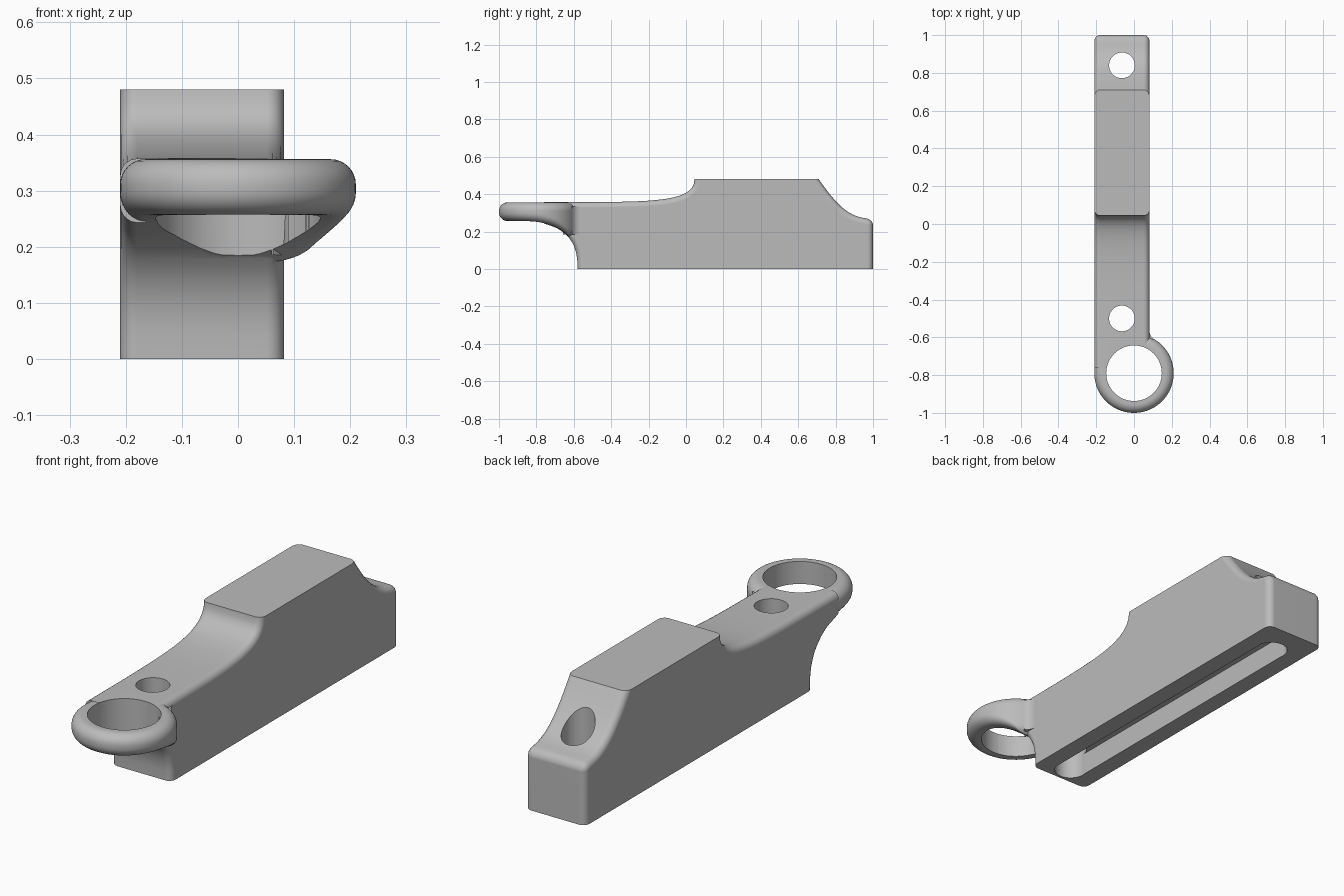
import bpy, bmesh, math
from mathutils import Vector

cube = bpy.data.objects.get("Cube")
if cube:
    bpy.data.objects.remove(cube)

LEFT, RIGHT, TOP = -0.21, 0.082, 0.357
RING_Y, RING_R, MID = -0.79, 0.21, -0.064
POWER = 2.6

grey = bpy.data.materials.new("plain grey")
grey.use_nodes = True
grey.diffuse_color = (0.5, 0.5, 0.5, 1)
grey.node_tree.nodes["Principled BSDF"].inputs["Base Color"].default_value = (0.5, 0.5, 0.5, 1)


def make_object(name, bm):
    bmesh.ops.recalc_face_normals(bm, faces=bm.faces)
    mesh = bpy.data.meshes.new(name)
    bm.to_mesh(mesh)
    bm.free()
    mesh.materials.append(grey)
    obj = bpy.data.objects.new(name, mesh)
    bpy.context.collection.objects.link(obj)
    return obj


def prism(points, direction):
    bm = bmesh.new()
    face = bm.faces.new([bm.verts.new(p) for p in points])
    out = bmesh.ops.extrude_face_region(bm, geom=[face])
    verts = [g for g in out["geom"] if isinstance(g, bmesh.types.BMVert)]
    bmesh.ops.translate(bm, verts=verts, vec=direction)
    bmesh.ops.recalc_face_normals(bm, faces=bm.faces)
    return bm


def cylinder(name, x, y, radius, z0=-0.2, z1=0.8, sides=64):
    pts = [(x + radius * math.cos(a), y + radius * math.sin(a), z0)
           for a in (2 * math.pi * i / sides for i in range(sides))]
    return make_object(name, prism(pts, (0, 0, z1 - z0)))


def combine(target, other, operation):
    mod = target.modifiers.new(operation, 'BOOLEAN')
    mod.operation, mod.solver, mod.object = operation, 'EXACT', other
    bpy.context.view_layer.objects.active = target
    bpy.ops.object.modifier_apply(modifier=mod.name)
    bpy.data.objects.remove(other)


def underside(y):
    u = min(max((y + 0.9) / 0.32, 0), 1)
    return 0.255 * (1 - u ** POWER) ** (1 / POWER)


def bezier(a, b, c, d, n=14):
    a, b, c, d = (Vector(p) for p in (a, b, c, d))
    return [tuple(a * (1-t)**3 + b * 3*t*(1-t)**2 + c * 3*t*t*(1-t) + d * t**3)
            for t in (i / n for i in range(n + 1))]


# Side outline of the body
START = -0.76
outline = [(START, TOP), (START, underside(START))]
for i in range(6, 17):
    y = -0.9 + 0.32 * math.sin(i / 16 * math.pi / 2) ** (2 / POWER)
    if y > START + 0.01:
        outline.append((y, underside(y)))
outline[-1] = (-0.58, 0)
outline += [(1, 0), (1, 0.262)]
outline += bezier((0.955, 0.272), (0.87, 0.285), (0.81, 0.335), (0.71, 0.48))
outline += bezier((0.045, 0.48), (0.045, 0.36), (-0.17, 0.36), (-0.55, TOP))

# Body with rounded side edges
bm = prism([(LEFT, y, z) for y, z in outline], (RIGHT - LEFT, 0, 0))


def is_rounded(edge):
    a, b = (v.co for v in edge.verts)
    if abs(a.x - b.x) > 0.1:
        return a.y > 0.99 and a.z > 0.2
    flat_level = abs(a.z - b.z) < 1e-5 and (a.z < 0.01 or a.z > 0.47)
    front_cap = a.y < START + 0.001 and b.y < START + 0.001
    return not (flat_level or front_cap)


bmesh.ops.bevel(bm, geom=[e for e in bm.edges if is_rounded(e)], offset=0.03,
                offset_type='OFFSET', segments=5, profile=0.5,
                affect='EDGES', clamp_overlap=False)
body = make_object("clamp_body", bm)

# Rounded disc whose underside follows the body curve
ROUND, SEG, SIDES = 0.045, 8, 96
bm = bmesh.new()
rings = []
rim = [(RING_R - ROUND + ROUND * math.sin(i * math.pi / 2 / SEG),
        ROUND * (1 - math.cos(i * math.pi / 2 / SEG))) for i in range(SEG + 1)]
inner = [(0.1, 0)]
for sign, section in ((1, inner + rim), (-1, (inner + rim)[::-1])):
    for r, inset in section:
        loop = []
        for k in range(SIDES):
            a = 2 * math.pi * k / SIDES
            y = RING_Y + r * math.sin(a)
            low = max(underside(y), 0.17) + 0.002
            z = TOP - 0.001 - inset if sign > 0 else low + inset
            loop.append(bm.verts.new((r * math.cos(a), y, z)))
        rings.append(loop)
for lower, upper in zip(rings, rings[1:]):
    for k in range(SIDES):
        j = (k + 1) % SIDES
        bm.faces.new((lower[k], lower[j], upper[j], upper[k]))
for loop in (rings[0], rings[-1]):
    bmesh.ops.triangulate(bm, faces=[bm.faces.new(loop)])
combine(body, make_object("ring_disc", bm), 'UNION')

# Concave fillet between ring and body
fr = 0.05
cx = RIGHT + fr
cy = RING_Y + math.sqrt((RING_R + fr) ** 2 - cx ** 2)
end = math.atan2(RING_Y - cy, -cx) + 2 * math.pi
arc = [math.pi + (end - math.pi) * i / 8 for i in range(9)]
pts = [(cx + fr * math.cos(a), cy + fr * math.sin(a), 0.185) for a in arc]
pts += [(0.06, -0.66, 0.185), (0.06, cy, 0.185)]
combine(body, make_object("ring_fillet", prism(pts, (0, 0, 0.148))), 'UNION')

# Ring opening, two screw holes and the slot beneath
combine(body, cylinder("ring_opening", 0, RING_Y, 0.147, sides=96), 'DIFFERENCE')
slot = [(MID - 0.067, -0.5, -0.1), (MID + 0.067, -0.5, -0.1),
        (MID + 0.067, 0.84, -0.1), (MID - 0.067, 0.84, -0.1)]
combine(body, make_object("slot", prism(slot, (0, 0, 0.2))), 'DIFFERENCE')
for y in (-0.5, 0.84):
    combine(body, cylinder("screw_hole", MID, y, 0.068), 'DIFFERENCE')

# Smooth shading with crisp edges
bpy.ops.object.select_all(action='DESELECT')
body.select_set(True)
bpy.context.view_layer.objects.active = body
bpy.ops.object.shade_smooth_by_angle(angle=math.radians(32))
weighted = body.modifiers.new("weighted_normals", 'WEIGHTED_NORMAL')
weighted.keep_sharp = True
